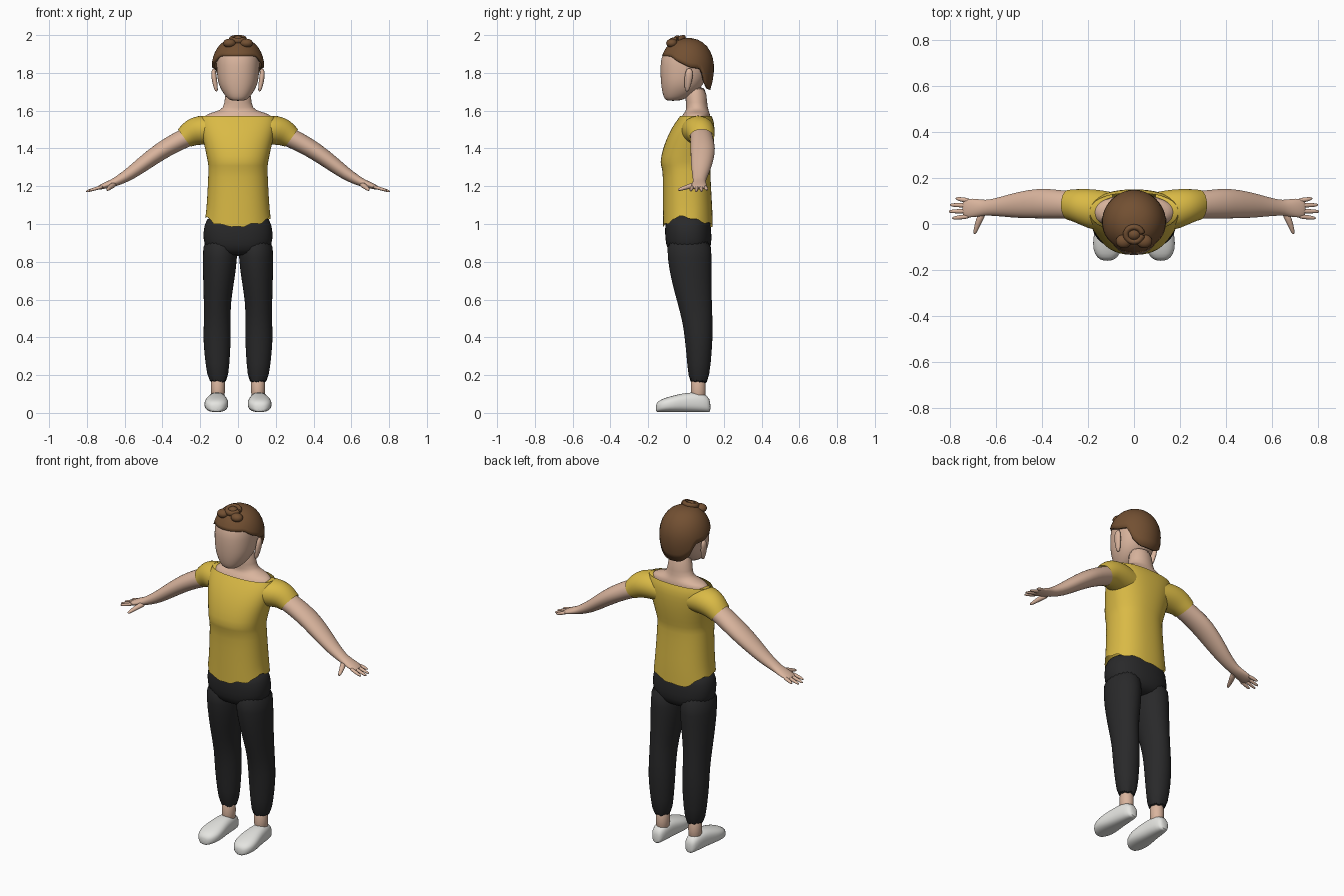
import bpy, bmesh, math, random
from mathutils import Vector

random.seed(4)
cube = bpy.data.objects.get("Cube")
if cube:
    bpy.data.objects.remove(cube)


def material(name, r, g, b):
    mat = bpy.data.materials.new(name)
    mat.use_nodes = True
    mat.diffuse_color = (r, g, b, 1)
    mat.node_tree.nodes["Principled BSDF"].inputs["Base Color"].default_value = (r, g, b, 1)
    return mat


skin = material("skin", .70, .46, .34)
yellow = material("shirt yellow", .70, .49, .06)
black = material("trouser black", .022, .022, .023)
brown = material("hair brown", .17, .08, .032)
white = material("shoe white", .78, .78, .75)

X, Y, Z = Vector((1, 0, 0)), Vector((0, 1, 0)), Vector((0, 0, 1))


def finish(name, bm, mat, subdivide=1, angle=60):
    """Turn a bmesh into a smooth shaded object."""
    bmesh.ops.recalc_face_normals(bm, faces=bm.faces[:])
    mesh = bpy.data.meshes.new(name)
    bm.to_mesh(mesh)
    bm.free()
    obj = bpy.data.objects.new(name, mesh)
    bpy.context.collection.objects.link(obj)
    mesh.materials.append(mat)
    if subdivide:
        mod = obj.modifiers.new("Smooth", "SUBSURF")
        mod.levels = mod.render_levels = subdivide
    bpy.ops.object.select_all(action="DESELECT")
    obj.select_set(True)
    bpy.context.view_layer.objects.active = obj
    bpy.ops.object.shade_smooth_by_angle(angle=math.radians(angle))
    return obj


def bridge(bm, rings):
    for low, high in zip(rings, rings[1:]):
        for i in range(len(low)):
            j = (i + 1) % len(low)
            bm.faces.new((low[i], low[j], high[j], high[i]))


def loft(name, mat, rings, across, along=None, sides=24, power=2.0, caps=True, side=1, warp=None):
    """Skin rings of (centre, half width, half depth); side -1 mirrors them."""
    bm = bmesh.new()
    loops = []
    for k, (centre, a, b) in enumerate(rings):
        ahead, behind = rings[min(k + 1, len(rings) - 1)][0], rings[max(k - 1, 0)][0]
        tangent = along or (ahead - behind).normalized()
        v = tangent.cross(across).normalized()
        loop = []
        for i in range(sides):
            t = math.tau * i / sides
            c, s = math.cos(t), math.sin(t)
            p = centre + across * a * math.copysign(abs(c) ** (2 / power), c)
            p += v * b * math.copysign(abs(s) ** (2 / power), s)
            if warp:
                p = warp(p, k)
            p.x *= side
            loop.append(bm.verts.new(p))
        loops.append(loop)
    bridge(bm, loops)
    if caps:
        bm.faces.new(loops[0])
        bm.faces.new(loops[-1])
    return finish(name, bm, mat)


def column(name, mat, rows, **options):
    """Upright loft from rows of (z, centre x, half width, front y, back y)."""
    rings = [(Vector((x, (f + b) / 2, z)), w, (b - f) / 2) for z, x, w, f, b in rows]
    return loft(name, mat, rings, X, along=Z, **options)


def limb(name, mat, rows, across=Y, **options):
    """Loft along a path from rows of (x, y, z, half width, half height)."""
    return loft(name, mat, [(Vector(r[:3]), r[3], r[4]) for r in rows], across, **options)


def blob(name, mat, centre, size):
    bm = bmesh.new()
    bmesh.ops.create_uvsphere(bm, u_segments=20, v_segments=12, radius=1)
    for v in bm.verts:
        v.co = Vector(centre) + Vector(a * b for a, b in zip(v.co, size))
    return finish(name, bm, mat, subdivide=0)


# Head, neck and bare shoulders
column("head", skin, [
    (1.652, 0, .03, -.10, -.04), (1.66, 0, .052, -.113, -.01), (1.69, 0, .078, -.125, .05),
    (1.74, 0, .106, -.133, .095), (1.80, 0, .113, -.137, .12), (1.88, 0, .117, -.135, .13),
    (1.93, 0, .10, -.11, .115), (1.96, 0, .05, -.05, .06)], power=2.2)
column("neck_and_shoulders", skin, [
    (1.50, 0, .17, -.05, .13), (1.57, 0, .188, -.025, .13), (1.588, 0, .15, -.01, .125),
    (1.602, 0, .09, 0, .12), (1.63, 0, .07, 0, .112), (1.74, 0, .068, -.01, .108)])

# Shirt body with a ragged hem that rises at the hips
def hem(p, k):
    if k == 0:
        p.z += .045 * min(1, abs(p.x) / .17) ** 4 + random.uniform(-.008, .02)
    return p


column("shirt_body", yellow, [
    (.985, 0, .174, -.122, .142), (1.08, 0, .167, -.122, .14), (1.2, 0, .160, -.122, .132),
    (1.30, 0, .156, -.124, .128), (1.318, 0, .158, -.14, .13), (1.40, 0, .174, -.123, .145),
    (1.48, 0, .195, -.092, .152), (1.54, 0, .205, -.055, .15), (1.573, 0, .192, -.03, .135)],
    power=2.3, sides=40, caps=False, warp=hem)

# Trouser seat
column("trouser_seat", black, [
    (1.06, 0, .155, -.105, .125), (.99, 0, .183, -.112, .132), (.92, 0, .187, -.112, .138),
    (.86, 0, .17, -.10, .13), (.83, 0, .10, -.06, .09)], power=2.3)

for side, label in ((1, "left_"), (-1, "right_")):
    # Legs and feet
    column(label + "trouser_leg", black, [
        (.94, .095, .09, -.105, .135), (.82, .095, .093, -.10, .137), (.70, .102, .083, -.078, .136),
        (.58, .110, .071, -.045, .137), (.48, .110, .071, -.018, .142), (.38, .111, .074, -.005, .141),
        (.26, .109, .064, .006, .132), (.14, .106, .05, .018, .117)],
        side=side, warp=lambda p, k: p + Z * random.uniform(-.02, .02) * (k == 7))
    column(label + "ankle", skin, [
        (.06, .106, .036, .025, .105), (.12, .106, .037, .025, .105), (.2, .106, .04, .025, .105)],
        side=side)
    shoe = [(.13, .018, .05), (.118, .036, .09), (.06, .047, .106), (0, .053, .103),
            (-.06, .064, .09), (-.11, .064, .076), (-.147, .045, .06), (-.16, .018, .04)]
    limb(label + "shoe", white, [
        (.112 - y * .03, y, .004 + h / 2, w, h / 2) for y, w, h in shoe],
        across=X, along=-Y, power=2.5, side=side)

    # Sleeve and arm
    limb(label + "sleeve", yellow, [
        (.10, .06, 1.49, .08, .07), (.17, .06, 1.50, .092, .08), (.23, .074, 1.492, .079, .077),
        (.262, .081, 1.471, .070, .066), (.284, .083, 1.455, .066, .057)], caps=False, side=side)
    limb(label + "arm", skin, [
        (.17, .075, 1.50, .06, .05), (.28, .083, 1.457, .06, .052), (.35, .087, 1.42, .064, .049),
        (.41, .09, 1.385, .066, .047), (.50, .083, 1.32, .058, .041), (.57, .076, 1.266, .044, .034),
        (.63, .071, 1.232, .034, .026), (.66, .07, 1.218, .035, .021), (.70, .07, 1.205, .042, .017),
        (.735, .068, 1.192, .04, .012), (.745, .068, 1.189, .028, .007)], side=side)

    # Fingers fan slightly outward, thumb points forward
    fingers = zip(("little", "ring", "middle", "index"), (.102, .08, .057, .034), (.775, .80, .805, .79))
    for finger, y, tip in fingers:
        spread = (y - .068) * .25
        path = [(.71, 0, 1), (.75, .5, 1), (tip - .01, .9, .8), (tip, 1, .3)]
        limb(label + finger + "_finger", skin, [
            (x, y + spread * t, 1.2 - (x - .71) * .3, .0105 * r, .0095 * r) for x, t, r in path],
            sides=10, side=side)
    limb(label + "thumb", skin, [
        (.655, .055, 1.21, .018, .015), (.67, .02, 1.20, .017, .014), (.682, -.012, 1.19, .012, .011),
        (.69, -.036, 1.182, .009, .008), (.692, -.043, 1.18, .004, .004)],
        across=X, sides=12, side=side)

    # Ear
    column(label + "ear", skin, [
        (1.70, .113, .006, -.002, .012), (1.72, .118, .012, -.008, .022), (1.77, .126, .015, -.01, .036),
        (1.805, .13, .014, -.004, .038), (1.825, .126, .006, .006, .028)], sides=14, side=side)

# Hair cap: a dome whose lower edge follows the hairline from brow to nape
hairline = [(-1, 1.89), (-.66, 1.89), (-.42, 1.865), (.1, 1.83), (.55, 1.82),
            (.68, 1.755), (.9, 1.715), (1, 1.71)]


def edge_height(s):
    for (s0, z0), (s1, z1) in zip(hairline, hairline[1:]):
        if s <= s1:
            return z0 + (z1 - z0) * (s - s0) / (s1 - s0)
    return hairline[-1][1]


bm = bmesh.new()
loops = []
columns, steps = 48, 10
for k in range(steps):
    loop = []
    for i in range(columns):
        t = math.tau * i / columns
        drop = (edge_height(math.sin(t)) - 1.83)
        last = math.acos(max(-1, min(1, drop / (.155 if drop > 0 else .22))))
        polar = .12 + (last - .12) * k / (steps - 1)
        rise, reach = math.cos(polar), math.sin(polar) ** .85
        loop.append(bm.verts.new((.139 * math.cos(t) * reach, .006 + .142 * math.sin(t) * reach,
                                  1.83 + rise * (.155 if rise > 0 else .22))))
    loops.append(loop)
bridge(bm, loops)
bm.faces.new(loops[0])
hair = finish("hair_cap", bm, brown, subdivide=0)
shell = hair.modifiers.new("Thickness", "SOLIDIFY")
shell.thickness = .014
shell.offset = -1

# Swirled tuft on the crown
tuft = [(math.cos(a), math.sin(a)) for a in (math.tau * i / 16 for i in range(17))]
limb("hair_swirl", brown, [
    (.036 * c, -.045 + .032 * s, 1.978 + .008 * s, .016, .014) for c, s in tuft], across=Z, sides=10)
blob("hair_swirl_centre", brown, (0, -.045, 1.972), (.03, .026, .026))
for side, label in ((1, "left_"), (-1, "right_")):
    blob(label + "hair_lock", brown, (.045 * side, -.075, 1.957), (.034, .03, .024))
